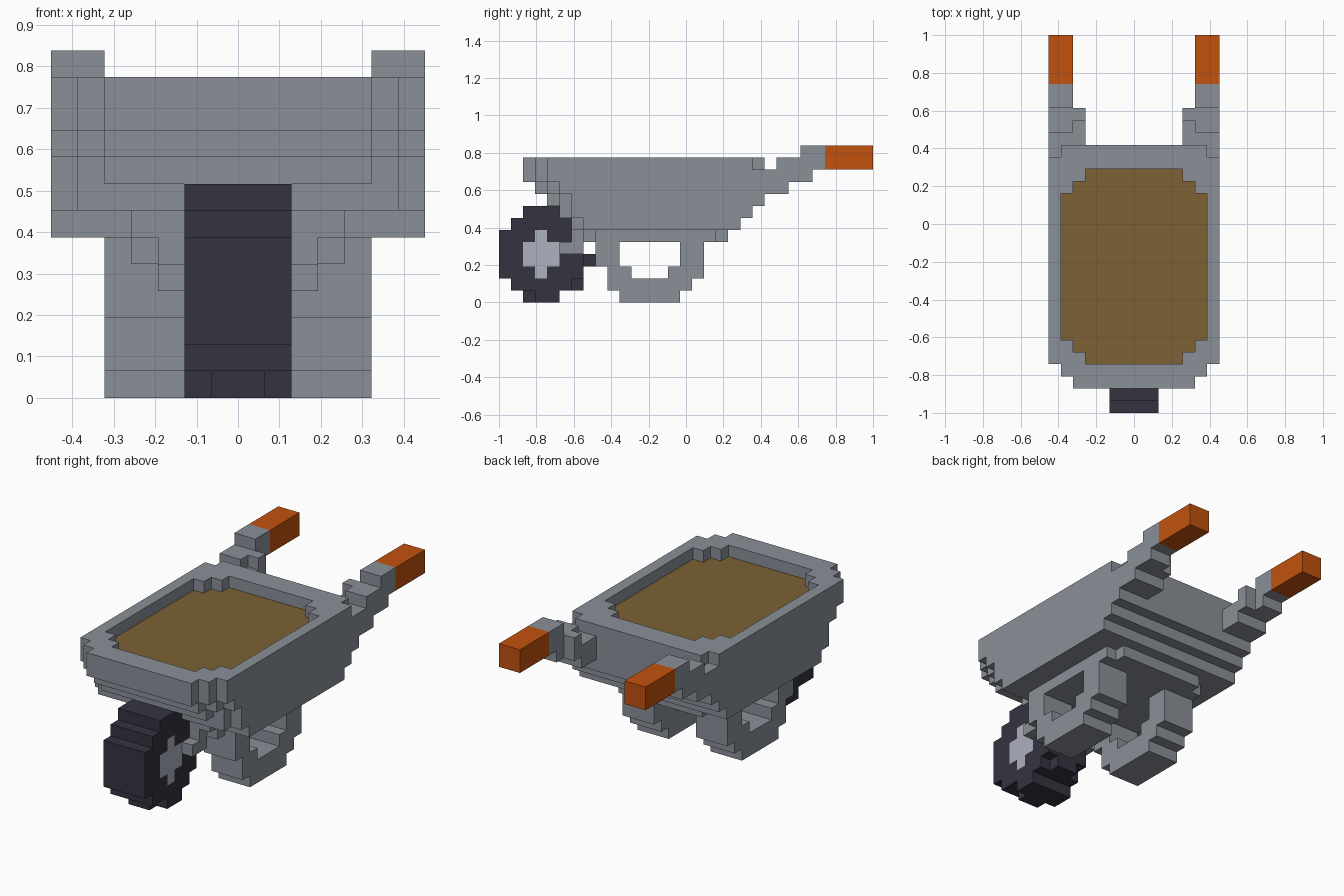
import bpy, bmesh, math

if "Cube" in bpy.data.objects:
    bpy.data.objects.remove(bpy.data.objects["Cube"], do_unlink=True)

U = 2 / 31  # block size; the model is 31 blocks long


def linear(c):
    c /= 255
    return c / 12.92 if c <= 0.04045 else ((c + 0.055) / 1.055) ** 2.4


def material(name, rgb):
    m = bpy.data.materials.new(name)
    col = [linear(c) for c in rgb] + [1]
    m.diffuse_color = col
    m.use_nodes = True
    bsdf = next(n for n in m.node_tree.nodes if n.type == 'BSDF_PRINCIPLED')
    bsdf.inputs["Base Color"].default_value = col
    return m


GREY = material("grey metal", (138, 144, 152))
ORANGE = material("orange grip", (194, 82, 14))
SOIL = material("brown soil", (125, 97, 52))
RUBBER = material("dark rubber", (53, 51, 64))
HUB = material("pale hub", (174, 178, 192))


def cells(boxes):
    """Block positions covered by boxes (x0, x1, y0, y1, z0, z1)."""
    return {(x, y, z) for a, b, c, d, e, f in boxes
            for x in range(a, b) for y in range(c, d) for z in range(e, f)}


def mirror(boxes):
    return boxes + [(-b, -a, *rest) for a, b, *rest in boxes]


def wide(half, y0, y1, z0, z1):
    return (-half, half, y0, y1, z0, z1)


def build(name, filled, mats, rule=None):
    """Skin a set of blocks with its outer faces, merged into flat areas."""
    bm = bmesh.new()
    verts = {}

    def vert(p):
        if p not in verts:
            verts[p] = bm.verts.new((p[0] * U, p[1] * U - 1, p[2] * U))
        return verts[p]

    for c in filled:
        for axis in range(3):
            for side in (0, 1):
                n = list(c)
                n[axis] += 2 * side - 1
                if tuple(n) in filled:
                    continue
                u, v = (axis + 1) % 3, (axis + 2) % 3
                ring = []
                for du, dv in ((0, 0), (1, 0), (1, 1), (0, 1)):
                    p = list(c)
                    p[axis] += side
                    p[u] += du
                    p[v] += dv
                    ring.append(vert(tuple(p)))
                face = bm.faces.new(ring if side else ring[::-1])
                if rule:
                    face.material_index = rule(c, axis)
    bmesh.ops.dissolve_limit(bm, angle_limit=math.radians(1), verts=bm.verts[:],
                             edges=bm.edges[:], delimit={'MATERIAL'})
    mesh = bpy.data.meshes.new(name)
    bm.to_mesh(mesh)
    bm.free()
    for m in mats:
        mesh.materials.append(m)
    ob = bpy.data.objects.new(name, mesh)
    bpy.context.collection.objects.link(ob)
    return ob


# Tub: stepped layers that taper downwards, with clipped corners
tub = cells([
    wide(5, 2, 22, 10, 12), wide(6, 3, 22, 10, 12), wide(7, 4, 21, 10, 12),
    wide(7, 4, 22, 10, 11),
    wide(5, 3, 22, 9, 10), wide(6, 4, 22, 9, 10), wide(7, 5, 22, 9, 10),
    wide(5, 4, 22, 8, 9), wide(6, 5, 22, 8, 9), wide(7, 6, 22, 8, 9),
    wide(6, 5, 21, 7, 8), wide(7, 6, 21, 7, 8),
    wide(4, 6, 20, 6, 7), wide(7, 7, 20, 6, 7),
    wide(4, 7, 19, 5, 6), wide(5, 8, 18, 5, 6),
])
load = [wide(6, 6, 18, 10, 12), wide(5, 5, 19, 10, 12), wide(4, 4, 20, 10, 12)]
build("tub", tub - cells(load), [GREY])

# Soil filling the tub to one block below the rim
build("soil", cells([b[:5] + (11,) for b in load]), [SOIL])

# Handles climbing backwards in steps, and their grips
arm = [(5, 7, 22, 24, 9, 11), (5, 7, 22, 26, 10, 11), (5, 7, 23, 27, 11, 12),
       (5, 7, 25, 27, 12, 13), (4, 5, 22, 24, 9, 11), (4, 5, 22, 25, 10, 11),
       (4, 5, 24, 25, 11, 12)]
build("handles", cells(mirror(arm)), [GREY])
build("grips", cells(mirror([(5, 7, 27, 31, 11, 13)])), [ORANGE])

# Legs: open stepped loops under the tub
leg = cells(mirror([(2, 5, 10, 15, 0, 1), (2, 5, 9, 16, 1, 2),
                    (2, 5, 9, 17, 2, 3), (2, 5, 8, 17, 3, 5)]))
opening = cells([wide(5, 10, 15, 3, 5), wide(5, 11, 14, 2, 3)])
build("legs", leg - opening, [GREY])

# Fork brackets either side of the wheel
build("wheel_fork", cells(mirror([(2, 3, 5, 7, 4, 5), (2, 3, 6, 7, 5, 6)])), [GREY])

# Wheel, with a cross-shaped hub coloured on its side faces
wheel = cells([wide(2, 0, 7, 2, 6), wide(2, 1, 6, 1, 7), wide(2, 2, 5, 7, 8),
               wide(2, 3, 5, 0, 1), wide(1, 2, 5, 0, 1), wide(1, 1, 7, 1, 2),
               wide(1, 7, 8, 3, 4)])
cross = {(y, z) for x, y, z in cells([(0, 1, 2, 5, 3, 5), (0, 1, 3, 4, 2, 6)])}
build("wheel", wheel, [RUBBER, HUB],
      lambda c, axis: int(axis == 0 and c[1:] in cross))
